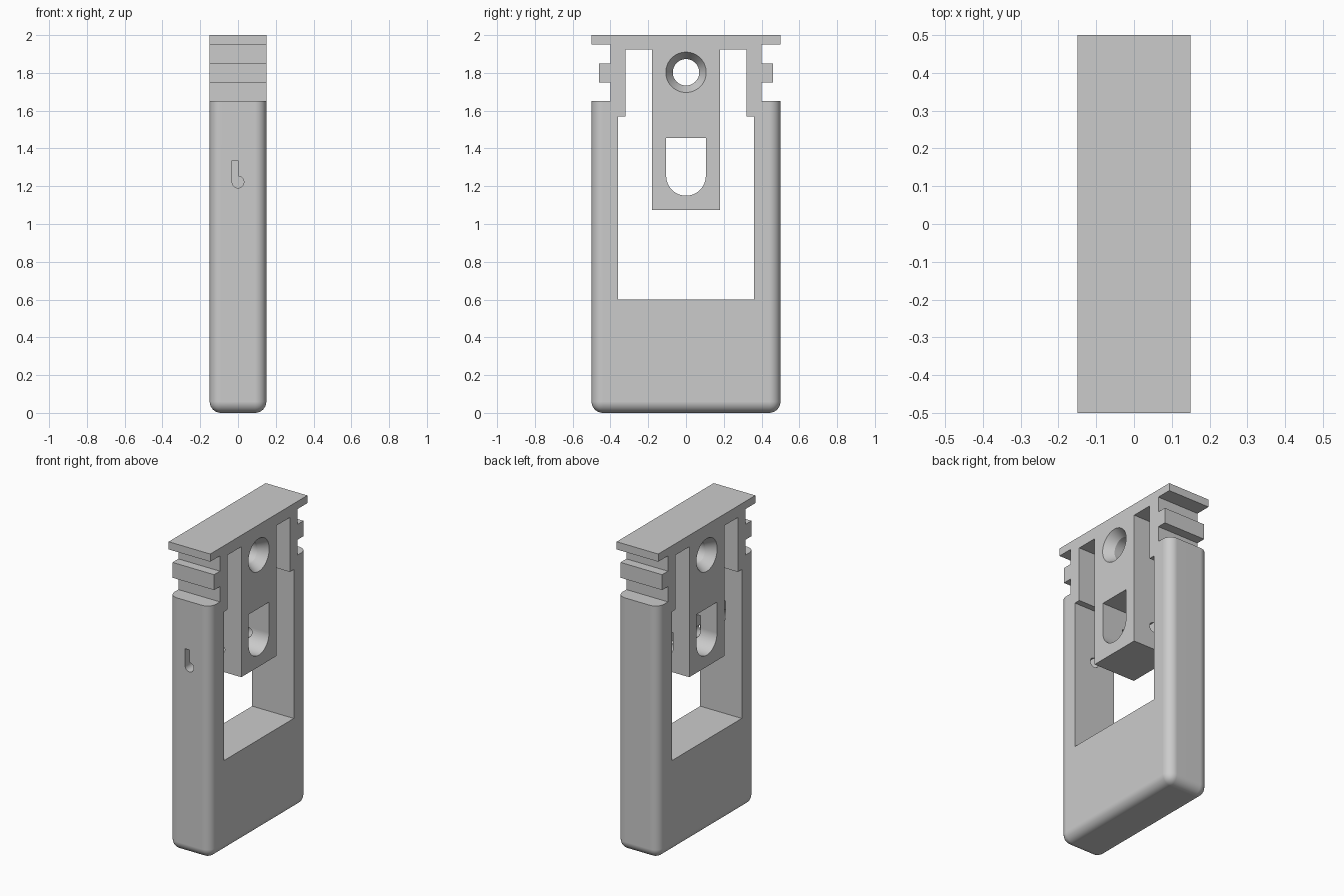
import bpy, bmesh, math
from mathutils import Vector

cube = bpy.data.objects.get("Cube")
if cube:
    bpy.data.objects.remove(cube, do_unlink=True)

HALF = 0.15      # half thickness along x
CUT = 0.3        # half length of through cutters

grey = bpy.data.materials.new("light grey")
grey.use_nodes = True
grey.diffuse_color = (0.6, 0.6, 0.6, 1)
grey.node_tree.nodes["Principled BSDF"].inputs["Base Color"].default_value = (0.6, 0.6, 0.6, 1)


def add_object(name, bm):
    bmesh.ops.recalc_face_normals(bm, faces=bm.faces)
    mesh = bpy.data.meshes.new(name)
    bm.to_mesh(mesh)
    bm.free()
    mesh.materials.append(grey)
    obj = bpy.data.objects.new(name, mesh)
    bpy.context.collection.objects.link(obj)
    return obj


def prism(name, outline, offset):
    """Extrude a closed 3D outline along the offset vector."""
    bm = bmesh.new()
    face = bm.faces.new([bm.verts.new(p) for p in outline])
    result = bmesh.ops.extrude_face_region(bm, geom=[face])
    verts = [v for v in result["geom"] if isinstance(v, bmesh.types.BMVert)]
    bmesh.ops.translate(bm, verts=verts, vec=Vector(offset))
    return add_object(name, bm)


def side_prism(name, outline, half):
    return prism(name, [(-half, y, z) for y, z in outline], (2 * half, 0, 0))


def mirrored(half_outline):
    return half_outline + [(-y, z) for y, z in reversed(half_outline)]


def arc(cx, cz, r, start, end, steps):
    angles = [math.radians(start + (end - start) * i / steps) for i in range(steps + 1)]
    return [(cx + r * math.cos(a), cz + r * math.sin(a)) for a in angles]


def combine(obj, tool, operation):
    mod = obj.modifiers.new(tool.name, 'BOOLEAN')
    mod.operation, mod.solver, mod.object = operation, 'EXACT', tool
    bpy.context.view_layer.update()
    graph = bpy.context.evaluated_depsgraph_get()
    mesh = bpy.data.meshes.new_from_object(obj.evaluated_get(graph))
    obj.modifiers.clear()
    obj.data = mesh
    bpy.data.objects.remove(tool, do_unlink=True)


# Body: block rounded everywhere except around its flat top
bm = bmesh.new()
bmesh.ops.create_cube(bm, size=1)
for v in bm.verts:
    v.co = (v.co.x * 2 * HALF, v.co.y, (v.co.z + 0.5) * 1.65)
edges = [e for e in bm.edges if min(v.co.z for v in e.verts) < 0.1]
bmesh.ops.bevel(bm, geom=edges, offset=0.06, segments=8, profile=0.5, affect='EDGES')
body = add_object("clip_frame", bm)

# Neck with rib and top plate
head = mirrored([(0.4, 1.6), (0.4, 1.75), (0.46, 1.75), (0.46, 1.85),
                 (0.4, 1.85), (0.4, 1.95), (0.5, 1.95), (0.5, 2.0)])
combine(body, side_prism("neck", head, HALF), 'UNION')

# Pocket that leaves a tongue hanging from the top
pocket = mirrored([(0.36, 0.6), (0.36, 1.57), (0.32, 1.57), (0.32, 1.925),
                   (0.18, 1.925), (0.18, 1.075)])
combine(body, side_prism("pocket_cutter", pocket, CUT), 'DIFFERENCE')

# Round-bottomed window in the tongue
window = [(-0.105, 1.455)] + arc(0, 1.255, 0.105, 180, 360, 24) + [(0.105, 1.455)]
combine(body, side_prism("window_cutter", window, CUT), 'DIFFERENCE')

# Countersunk hole, turned about the x axis
bm = bmesh.new()
rings = []
for x, r in [(-CUT, 0.107), (-HALF, 0.107), (-0.09, 0.07),
             (0.09, 0.07), (HALF, 0.107), (CUT, 0.107)]:
    rings.append([bm.verts.new((x, y, z)) for y, z in arc(0, 1.803, r, 0, 352.5, 47)])
for a, b in zip(rings, rings[1:]):
    for i in range(len(a)):
        j = (i + 1) % len(a)
        bm.faces.new((a[i], a[j], b[j], b[i]))
bm.faces.new(rings[0])
bm.faces.new(rings[-1])
combine(body, add_object("countersink_cutter", bm), 'DIFFERENCE')

# Keyhole slot through the front wall and the tongue
slot = arc(0, 1.222, 0.031, 180, 450, 24) + [(0, 1.335), (-0.031, 1.335)]
combine(body, prism("keyhole_cutter", [(x, -0.6, z) for x, z in slot], (0, 0.85, 0)),
        'DIFFERENCE')

# Smooth fillets, crisp corners
bpy.ops.object.select_all(action='DESELECT')
body.select_set(True)
bpy.context.view_layer.objects.active = body
bpy.ops.object.shade_smooth_by_angle(angle=math.radians(30))
normals = body.modifiers.new("even_normals", 'WEIGHTED_NORMAL')
normals.keep_sharp = True
